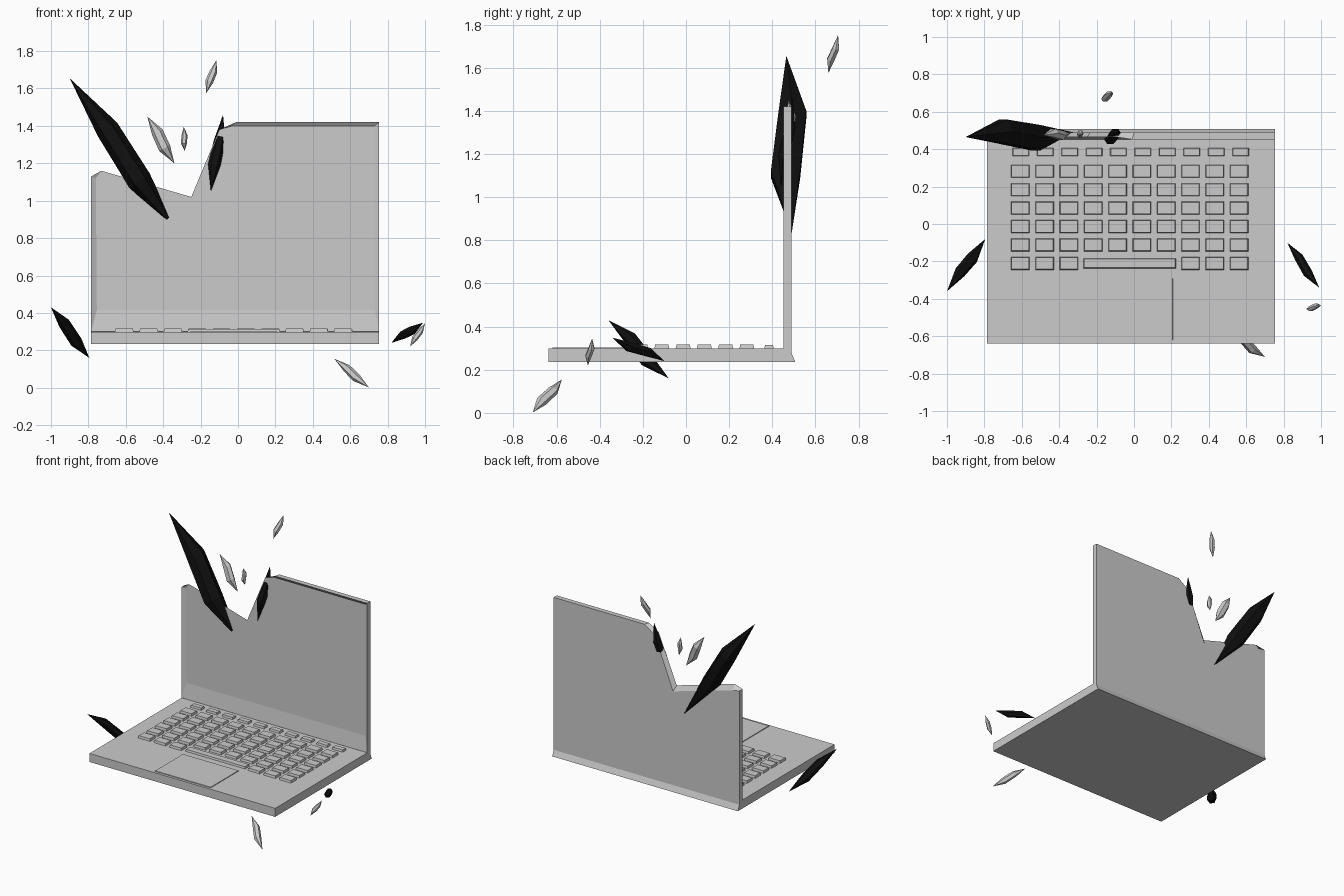
import bpy, bmesh, math
from mathutils import Vector

if "Cube" in bpy.data.objects:
    bpy.data.objects.remove(bpy.data.objects["Cube"])

black = bpy.data.materials.new("black")
black.diffuse_color = (0.005, 0.005, 0.005, 1)
black.use_nodes = True
black.node_tree.nodes["Principled BSDF"].inputs["Base Color"].default_value = black.diffuse_color


def finish(name, bm, mat=None):
    bmesh.ops.remove_doubles(bm, verts=bm.verts, dist=1e-5)
    bmesh.ops.recalc_face_normals(bm, faces=bm.faces)
    me = bpy.data.meshes.new(name)
    bm.to_mesh(me)
    bm.free()
    ob = bpy.data.objects.new(name, me)
    bpy.context.collection.objects.link(ob)
    if mat:
        me.materials.append(mat)
    return ob


def loft(bm, loops):
    """Skin equal-length loops and cap both ends."""
    rings = [[bm.verts.new(p) for p in lp] for lp in loops]
    n = len(rings[0])
    for a, b in zip(rings, rings[1:]):
        for i in range(n):
            j = (i + 1) % n
            bm.faces.new((a[i], a[j], b[j], b[i]))
    bm.faces.new(rings[0])
    bm.faces.new(rings[-1])


def key(bm, x, y, w, d, z0, z1, t=0.004):
    def rect(z, s):
        return [(x + i * (w / 2 - s), y + j * (d / 2 - s), z)
                for i, j in ((-1, -1), (1, -1), (1, 1), (-1, 1))]
    loft(bm, [rect(z0, 0), rect(z1, t)])


# Base slab with slanted hinge edge
prof = [(-0.638, 0.235), (0.507, 0.235), (0.455, 0.299), (-0.638, 0.299)]
bm = bmesh.new()
loft(bm, [[(x, y, z) for y, z in prof] for x in (-0.785, 0.755)])
finish("base", bm)

# Keyboard: six full-size rows, one narrow function row, space bar
bm = bmesh.new()
for r in range(6):
    y = 0.282 - 0.0985 * r
    for c in range(10):
        if r == 5 and 3 <= c <= 6:
            continue
        key(bm, -0.608 + 0.13 * c, y, 0.1, 0.07, 0.295, 0.316)
for c in range(10):
    key(bm, -0.605 + 0.1305 * c, 0.385, 0.09, 0.045, 0.295, 0.314)
key(bm, -0.023, -0.21, 0.495, 0.055, 0.295, 0.314)
finish("keys", bm)

# Trackpad
bm = bmesh.new()
key(bm, -0.023, -0.455, 0.462, 0.33, 0.295, 0.304, 0.001)
finish("trackpad", bm)

# Broken lid: recessed panel, rim and back outlines (x, z)
rim = [(-0.785, 0.30), (0.755, 0.30), (0.755, 1.42), (-0.01, 1.42),
       (-0.10, 1.38), (-0.25, 1.02), (-0.73, 1.16), (-0.785, 1.13)]
inset = [(-0.755, 0.415), (0.73, 0.415), (0.73, 1.40), (-0.03, 1.40),
         (-0.10, 1.38), (-0.25, 1.02), (-0.73, 1.16), (-0.76, 1.12)]
back = [(-0.785, 0.275), (0.755, 0.275), (0.755, 1.42), (0.0, 1.42),
        (-0.085, 1.36), (-0.235, 0.98), (-0.73, 1.12), (-0.785, 1.13)]
PANEL, RIM, BACK = 0.466, 0.452, 0.489
bm = bmesh.new()
loft(bm, [[(x, PANEL, z) for x, z in inset],
          [(x, PANEL if 4 <= i <= 6 else RIM, z) for i, (x, z) in enumerate(rim)],
          [(x, BACK, z) for x, z in back]])
bmesh.ops.dissolve_degenerate(bm, dist=1e-5, edges=bm.edges)
finish("broken_lid", bm)

# Hinge strip behind the lid
bm = bmesh.new()
hinge = [(0.455, 0.299), (0.489, 0.277), (0.507, 0.235)]
loft(bm, [[(x, y, z) for y, z in hinge] for x in (-0.785, 0.755)])
finish("hinge", bm)


def shard(name, a, b, w, d, mat=None):
    """Faceted spindle from a to b; w across the front view, d in depth."""
    a, b = Vector(a), Vector(b)
    ax = (b - a).normalized()
    depth = Vector((0, 1, 0))
    depth = (depth - ax * depth.dot(ax)).normalized()
    side = ax.cross(depth)
    bm = bmesh.new()
    rings = []
    for t, s, sh in ((0.34, 0.9, 0.12), (0.66, 0.95, -0.12)):
        c = a.lerp(b, t) + depth * d * sh + side * w * sh * 0.5
        rings.append([bm.verts.new(c + side * math.cos(k * math.pi / 3) * w / 2 * s
                                   + depth * math.sin(k * math.pi / 3) * d / 2 * s)
                      for k in range(6)])
    va, vb = bm.verts.new(a), bm.verts.new(b)
    for i in range(6):
        j = (i + 1) % 6
        bm.faces.new((va, rings[0][i], rings[0][j]))
        bm.faces.new((rings[0][i], rings[1][i], rings[1][j], rings[0][j]))
        bm.faces.new((vb, rings[1][j], rings[1][i]))
    finish(name, bm, mat)


# Black shards
shard("black_shard_large", (-0.90, 0.465, 1.655), (-0.325, 0.49, 0.835), 0.14, 0.165, black)
shard("black_shard_small", (-0.08, 0.495, 1.46), (-0.145, 0.44, 1.05), 0.07, 0.06, black)
shard("black_shard_left", (-1.0, -0.36, 0.43), (-0.795, -0.08, 0.16), 0.07, 0.07, black)
shard("black_shard_right", (0.82, -0.10, 0.24), (0.99, -0.34, 0.348), 0.05, 0.055, black)

# Grey fragments
shard("fragment_1", (-0.485, 0.475, 1.45), (-0.34, 0.485, 1.20), 0.07, 0.06)
shard("fragment_2", (-0.29, 0.475, 1.395), (-0.285, 0.49, 1.265), 0.035, 0.04)
shard("fragment_3", (-0.115, 0.705, 1.752), (-0.17, 0.66, 1.575), 0.045, 0.04)
shard("fragment_4", (0.515, -0.575, 0.155), (0.70, -0.71, 0.002), 0.05, 0.055)
shard("fragment_5", (1.0, -0.435, 0.345), (0.92, -0.455, 0.22), 0.035, 0.033)
